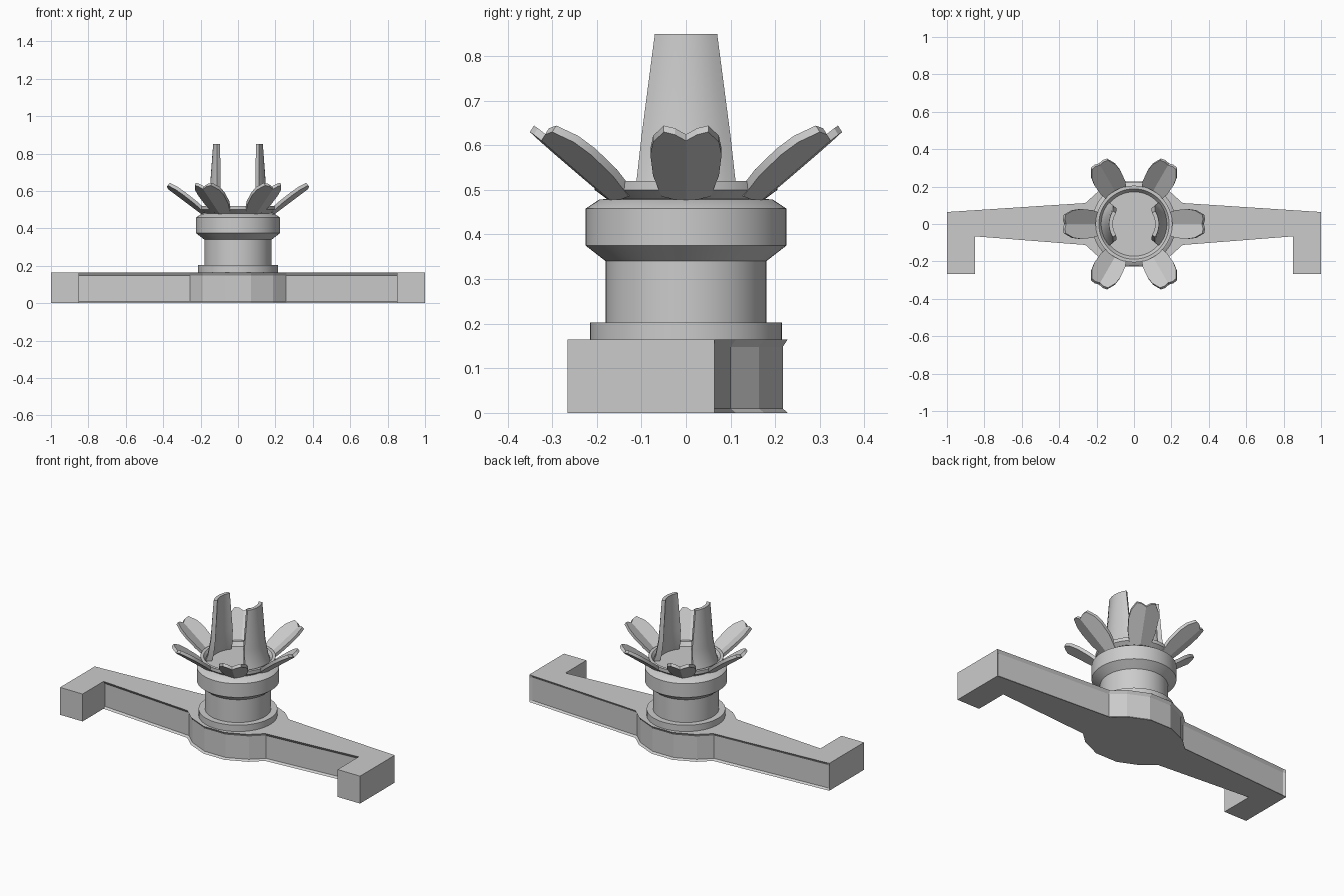
import bpy, bmesh
from math import sin, cos, asin, pi, radians
from mathutils import Vector, Matrix

if "Cube" in bpy.data.objects:
    bpy.data.objects.remove(bpy.data.objects["Cube"])


def make(name, verts, faces, smooth=None):
    me = bpy.data.meshes.new(name)
    me.from_pydata([tuple(v) for v in verts], [], faces)
    bm = bmesh.new()
    bm.from_mesh(me)
    bmesh.ops.remove_doubles(bm, verts=bm.verts, dist=1e-5)
    bmesh.ops.recalc_face_normals(bm, faces=bm.faces)
    bm.to_mesh(me)
    bm.free()
    ob = bpy.data.objects.new(name, me)
    bpy.context.collection.objects.link(ob)
    if smooth:
        bpy.ops.object.select_all(action='DESELECT')
        ob.select_set(True)
        bpy.context.view_layer.objects.active = ob
        bpy.ops.object.shade_smooth_by_angle(angle=radians(smooth))
    return ob


def loft(name, rings, smooth=None):
    """Closed rings of equal length, capped at both ends."""
    n = len(rings[0])
    verts = [p for r in rings for p in r]
    faces = [(k * n + i, k * n + (i + 1) % n, (k + 1) * n + (i + 1) % n, (k + 1) * n + i)
             for k in range(len(rings) - 1) for i in range(n)]
    faces += [tuple(range(n)), tuple(range((len(rings) - 1) * n, len(rings) * n))]
    return make(name, verts, faces, smooth)


def shell(name, outer, inner, smooth, turn):
    """Solid between two matching grids; each row wraps outer then back along inner."""
    rot = Matrix.Rotation(turn, 3, 'Z')
    c = len(outer[0])
    n = 2 * c
    verts = [rot @ Vector(p) for o, i in zip(outer, inner) for p in o + i[::-1]]
    faces = [(k * n + i, k * n + (i + 1) % n, (k + 1) * n + (i + 1) % n, (k + 1) * n + i)
             for k in range(len(outer) - 1) for i in range(n)]
    for b in (0, (len(outer) - 1) * n):
        faces += [(b + i, b + i + 1, b + n - 2 - i, b + n - 1 - i) for i in range(c - 1)]
    return make(name, verts, faces, smooth)


# Crossbar with hooked ends; side walls are recessed between thin top and bottom lips
# Right half, front to back: (outer x, outer y, recessed x, recessed y)
half = [(.07, -.228, .07, -.217), (.19, -.175, .187, -.164), (.26, -.112, .257, -.1),
        (.85, -.066, .85, -.054), (.85, -.266, .85, -.266), (1, -.266, 1, -.266),
        (1, .064, 1, .064), (.985, .065, .985, .055), (.26, .112, .257, .1),
        (.19, .175, .187, .164), (.07, .228, .07, .217)]
full = half + [(-a, b, -c, d) for a, b, c, d in reversed(half)]


def level(z, recessed):
    return [(p[2], p[3], z) if recessed else (p[0], p[1], z) for p in full]


loft("crossbar", [level(0, False), level(.01, True), level(.148, True), level(.165, False)])

# Turned column with collar and shallow cup
profile = [(.215, .16), (.215, .203), (.18, .203), (.18, .34), (.225, .375), (.225, .458),
           (.195, .478), (.178, .48), (.205, .5), (.205, .52), (.188, .52), (.172, .497)]
N = 64
loft("column", [[(r * cos(2 * pi * i / N), r * sin(2 * pi * i / N), z) for i in range(N)]
                for r, z in profile], 30)

# Six creased petals: rows of (distance along, half width, lobe advance)
rows = [(0, .055, 0), (.07, .074, 0), (.145, .08, 0), (.195, .074, 0), (.23, .05, .013)]
along, normal = Vector((.8, 0, .6)), Vector((-.6, 0, .8))
start = Vector((.19, 0, .472))


def petal_row(d, w, lobe, lift):
    pts = []
    for u in (-1, -.5, 0, .5, 1):
        y = u * w
        pts.append(start + along * (d + (lobe if u else 0))
                   + normal * (lift + .3 * abs(y)) + Vector((0, y, 0)))
    return pts


for k in range(6):
    shell("petal_%d" % (k + 1), [petal_row(*r, 0) for r in rows],
          [petal_row(*r, .018) for r in rows], 20, k * pi / 3)

# Two curved upright prongs: rows of (z, outer radius, thickness, half width)
prong = [(.485, .182, .036, .117), (.53, .166, .032, .11), (.62, .15, .026, .1),
         (.85, .133, .02, .07)]


def prong_row(z, r, half_angle):
    return [(r * cos(half_angle * u / 5), r * sin(half_angle * u / 5), z) for u in range(-5, 6)]


for k, side in enumerate(("right", "left")):
    shell("prong_" + side, [prong_row(z, r, asin(w / r)) for z, r, t, w in prong],
          [prong_row(z, r - t, asin(w / r)) for z, r, t, w in prong], 30, k * pi)
